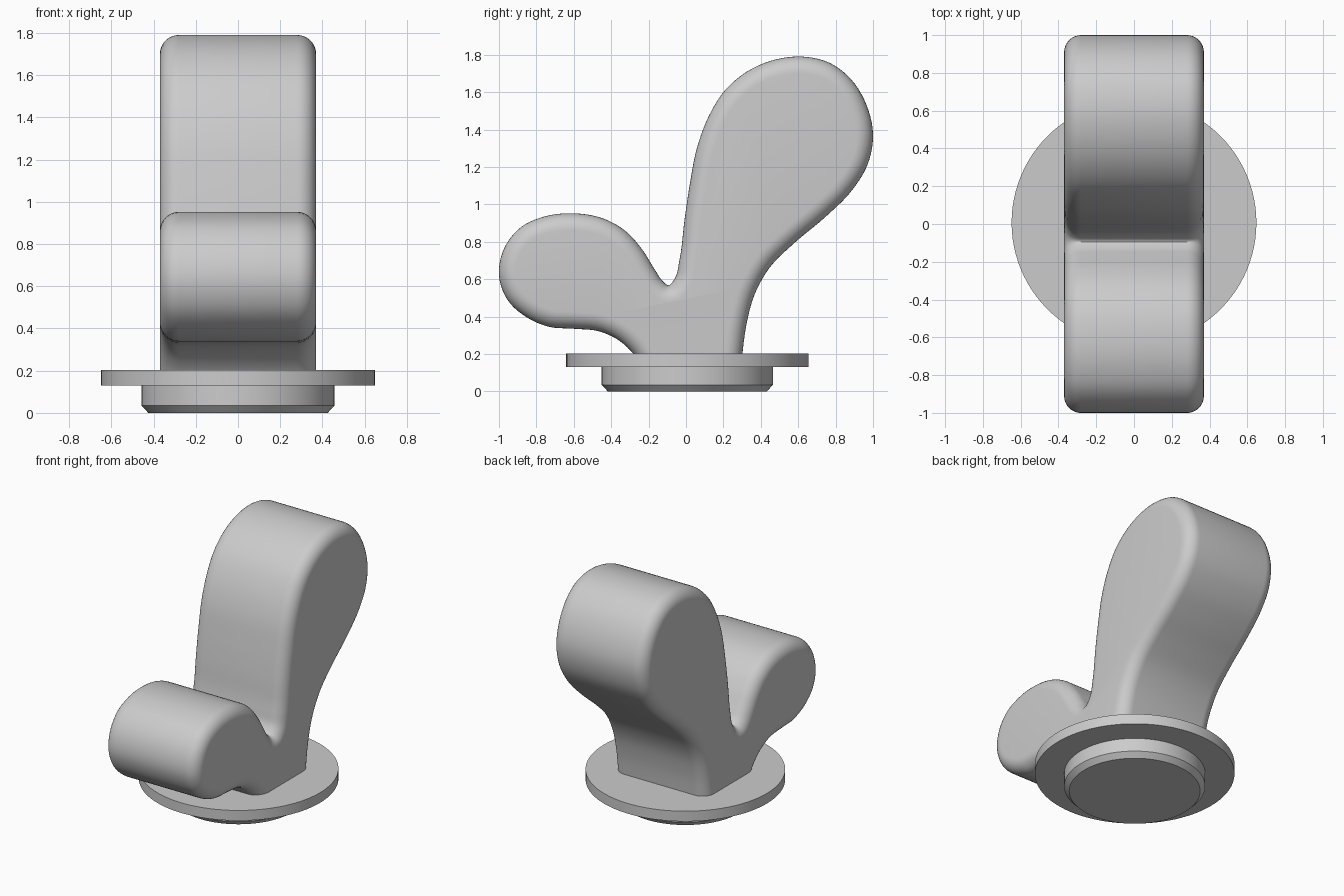
import bpy, bmesh, math
from mathutils import Vector

if "Cube" in bpy.data.objects:
    bpy.data.objects.remove(bpy.data.objects["Cube"], do_unlink=True)

# Single plain grey
grey = bpy.data.materials.new("plain grey")
grey.use_nodes = True
colour = (0.6, 0.6, 0.6, 1)
grey.diffuse_color = colour
grey.node_tree.nodes["Principled BSDF"].inputs["Base Color"].default_value = colour


def finish(bm, name):
    """Turn a bmesh into a smooth-shaded object with sharp edges kept."""
    bmesh.ops.recalc_face_normals(bm, faces=bm.faces)
    mesh = bpy.data.meshes.new(name)
    bm.to_mesh(mesh)
    bm.free()
    mesh.materials.append(grey)
    obj = bpy.data.objects.new(name, mesh)
    bpy.context.collection.objects.link(obj)
    bpy.ops.object.select_all(action="DESELECT")
    obj.select_set(True)
    bpy.context.view_layer.objects.active = obj
    bpy.ops.object.shade_smooth_by_angle(angle=math.radians(30))
    return obj


def smooth_path(points, steps):
    """Centripetal-style spline through the points, ends kept."""
    pts = [Vector(p) for p in points]
    pts = [2 * pts[0] - pts[1]] + pts + [2 * pts[-1] - pts[-2]]
    path = []
    for a, b, c, d in zip(pts, pts[1:], pts[2:], pts[3:]):
        span = (c - b).length
        # Tangents weighted by neighbouring spans keep uneven spacing smooth
        ab, cd = (b - a).length, (d - c).length
        m1 = ((b - a) / ab * span + (c - b) / span * ab) / (ab + span) * span
        m2 = ((c - b) / span * cd + (d - c) / cd * span) / (cd + span) * span
        for i in range(steps):
            t = i / steps
            path.append(b * (2 * t**3 - 3 * t**2 + 1) + m1 * (t**3 - 2 * t**2 + t)
                        + c * (3 * t**2 - 2 * t**3) + m2 * (t**3 - t**2))
    path.append(pts[-2])
    return path


def rounded_slab(name, path, half_width, radius, arc_steps):
    """Extrude an open yz outline along x with rounded side edges."""
    normals = []
    for i in range(len(path)):
        t = path[min(i + 1, len(path) - 1)] - path[max(i - 1, 0)]
        normals.append(Vector((t.y, -t.x)).normalized())
    arc = []
    for k in range(arc_steps + 1):
        a = math.pi / 2 * k / arc_steps
        arc.append((half_width - radius + radius * math.sin(a),
                    radius * (1 - math.cos(a))))
    sections = [(-x, inset) for x, inset in reversed(arc)] + arc
    bm = bmesh.new()
    rings = [[bm.verts.new((x, *(p + n * inset))) for p, n in zip(path, normals)]
             for x, inset in sections]
    for r, s in zip(rings, rings[1:]):
        for i in range(len(path) - 1):
            bm.faces.new((r[i], r[i + 1], s[i + 1], s[i]))
    for ring in (rings[0], rings[-1]):
        bm.faces.new(ring)
    bm.faces.new([r[0] for r in rings] + [r[-1] for r in reversed(rings)])
    return finish(bm, name)


def lathe(name, profile, y, segments):
    """Spin a radius/height profile that starts and ends on the axis."""
    bm = bmesh.new()
    verts = [bm.verts.new((r, y, z)) for r, z in profile]
    edges = [bm.edges.new(pair) for pair in zip(verts, verts[1:])]
    bmesh.ops.spin(bm, geom=verts + edges, cent=(0, y, 0), axis=(0, 0, 1),
                   angle=math.tau, steps=segments, use_duplicate=False)
    bmesh.ops.remove_doubles(bm, verts=bm.verts, dist=0.0001)
    return finish(bm, name)


# Two-lobed body outline, from the front foot over both lobes to the back foot
outline = [
    (-.22, .1), (-.285, .205), (-.355, .27), (-.46, .32), (-.6, .335),
    (-.73, .345), (-.85, .395), (-.955, .49), (-1, .62), (-.97, .77),
    (-.88, .88), (-.757, .935), (-.6, .952), (-.436, .922), (-.318, .853),
    (-.233, .757), (-.163, .645), (-.125, .59), (-.094, .567), (-.062, .6),
    (-.035, .703), (-.008, .917), (.02, 1.105), (.06, 1.307), (.12, 1.468),
    (.206, 1.607), (.323, 1.708), (.473, 1.773), (.623, 1.79), (.767, 1.757),
    (.885, 1.666), (.965, 1.532), (1, 1.372), (.97, 1.21), (.89, 1.078),
    (.74, .928), (.58, .794), (.446, .66), (.366, .516), (.323, .356),
    (.302, .205), (.295, .14)]
rounded_slab("lobed_body", smooth_path(outline, 5), .37, .09, 8)

# Round flange under the body
lathe("flange", [(0, .13), (.648, .13), (.648, .203), (0, .203)], .007, 96)

# Chamfered plug below the flange
lathe("base_plug", [(0, 0), (.425, 0), (.458, .035), (.458, .14), (0, .14)], .007, 96)
